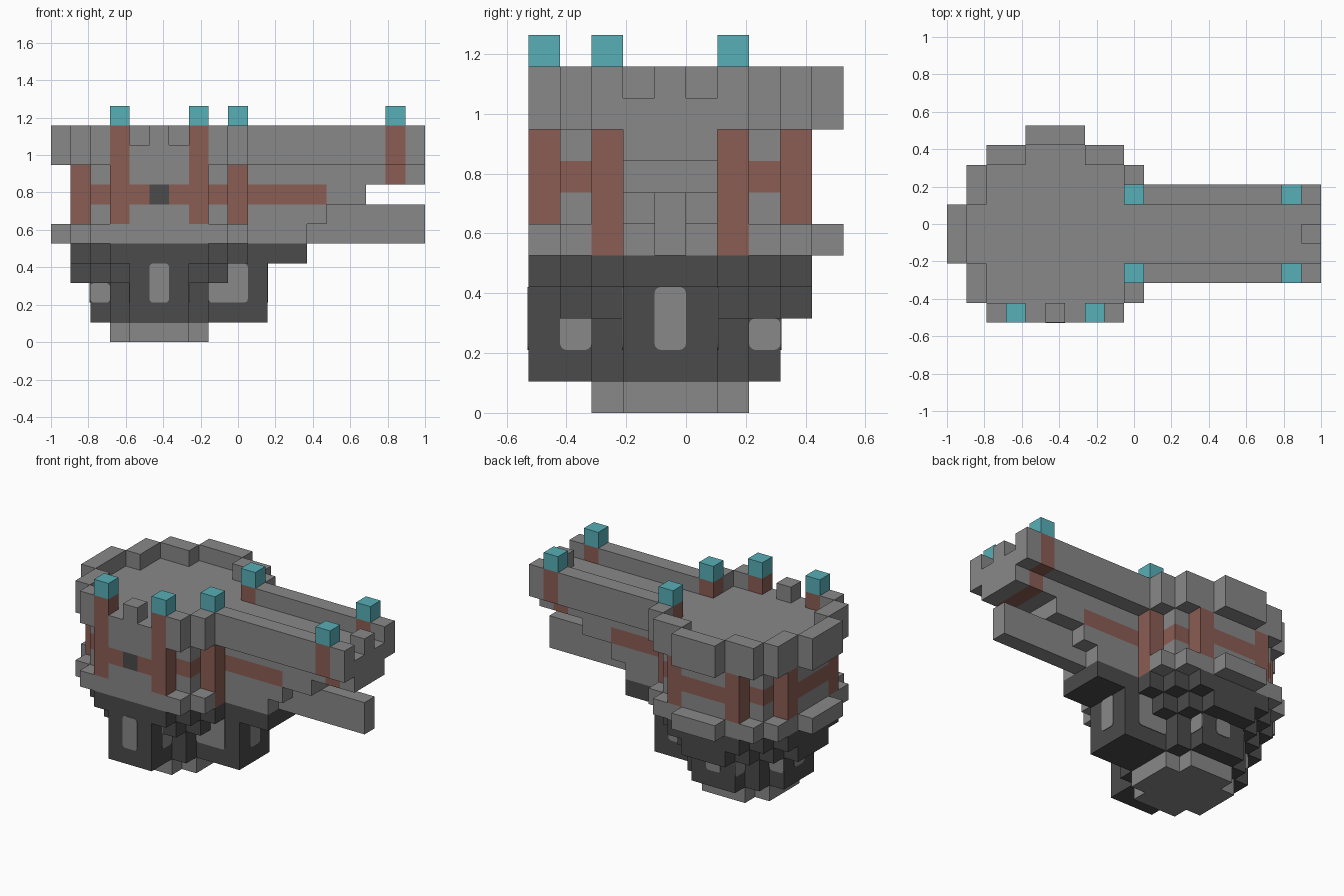
import bpy, bmesh
from mathutils import Vector
from itertools import product

if "Cube" in bpy.data.objects:
    bpy.data.objects.remove(bpy.data.objects["Cube"])

U = 2 / 19           # side of one building block
CX, CY = 5, 4        # centre block of the round tower
ORIGIN = Vector((9.5, 5, 0))


def material(name, rgb):
    m = bpy.data.materials.new(name)
    m.use_nodes = True
    m.diffuse_color = (*rgb, 1)
    m.node_tree.nodes["Principled BSDF"].inputs["Base Color"].default_value = (*rgb, 1)
    return m


STONE = material("grey stone", (0.246, 0.246, 0.246))
DARK = material("dark stone", (0.069, 0.069, 0.069))
BROWN = material("brown timber", (0.254, 0.109, 0.087))
CYAN = material("cyan crystal", (0.095, 0.429, 0.474))

parts = []
occupied = set()


def part(name, mat, *groups):
    """Register a part; blocks claimed by an earlier part are skipped."""
    cells = set().union(*groups) - occupied
    occupied.update(cells)
    parts.append((name, mat, cells))


def box(x0, x1, y0, y1, z0, z1):
    return set(product(range(x0, x1), range(y0, y1), range(z0, z1)))


def disc(widths, z0, z1):
    """Round layer: half width for each distance from the centre row."""
    return {(CX + dx, CY + s * d, z) for d, w in enumerate(widths) for s in (-1, 1)
            for dx in range(-w, w + 1) for z in range(z0, z1)}


def clip(cells):
    """Flatten the tower where the front face and the arm are."""
    return {c for c in cells if c[1] >= 0 and c[0] <= 9}


def rim(cells):
    return {(x, y, z) for x, y, z in cells
            if not {(x + 1, y, z), (x - 1, y, z), (x, y + 1, z), (x, y - 1, z)} <= cells}


BIG, MID, SMALL = [5, 5, 4, 4, 3, 1], [4, 4, 4, 3, 2], [3, 3, 3, 2]

# Crystals and timber posts
for x, y in product((9, 17), (2, 6)):
    part("crystal", CYAN, box(x, x + 1, y, y + 1, 11, 12))
for x in (3, 7):
    part("crystal", CYAN, box(x, x + 1, 0, 1, 11, 12))
    part("front_post", BROWN, box(x, x + 1, 0, 1, 6, 11))
    part("back_post", BROWN, box(x, x + 1, 8, 9, 6, 9))
for y in (2, 6):
    part("left_post", BROWN, box(9, 10, y, y + 1, 5, 11))
    part("right_post", BROWN, box(1, 2, y, y + 1, 6, 9))
    part("rail_band", BROWN, box(17, 18, y, y + 1, 9, 11))
part("beam_band", BROWN, box(17, 18, 3, 6, 8, 9))

# Tower body with its timber belt
part("front_opening", DARK, box(5, 6, 0, 1, 7, 8))
part("timber_belt", BROWN, disc(MID, 7, 8), box(10, 14, 3, 6, 7, 8))
part("tower_wall", STONE, disc(MID, 6, 9))
part("lower_ledge", STONE, clip(disc(BIG, 5, 6)))
part("upper_floor", STONE, clip(disc(BIG, 9, 10)))
part("parapet", STONE, clip(rim(disc(BIG, 10, 11))), box(5, 6, 0, 1, 10, 11))

# Long arm: stepped beam, side rails, end merlon and lower bar
part("arm_beam", STONE, box(10, 19, 3, 6, 8, 10), box(10, 16, 3, 6, 7, 8),
     box(10, 14, 3, 6, 6, 7), box(10, 13, 3, 6, 5, 6))
for y in (2, 6):
    part("arm_rail", STONE, box(10, 19, y, y + 1, 9, 11))
part("end_merlon", STONE, box(18, 19, 4, 5, 10, 11))
part("lower_bar", STONE, box(13, 19, 4, 5, 5, 7))

# Dark underside with four legs, on a small foot
part("underside", DARK, disc(MID, 4, 5), disc(SMALL, 3, 4), disc([2, 2, 2], 1, 4),
     box(10, 13, 3, 6, 4, 5))
part("front_leg", DARK, box(4, 7, 0, 2, 1, 5))
part("left_leg", DARK, box(8, 11, 3, 6, 1, 5))
part("right_leg", DARK, box(2, 3, 3, 6, 1, 3), box(1, 3, 3, 6, 3, 5))
part("back_leg", DARK, box(4, 7, 7, 8, 1, 3), box(4, 7, 7, 9, 3, 5))
part("foot", STONE, disc([2, 2, 1], 0, 1))


def finish(name, mat, bm):
    bmesh.ops.recalc_face_normals(bm, faces=bm.faces)
    me = bpy.data.meshes.new(name)
    bm.to_mesh(me)
    bm.free()
    me.materials.append(mat)
    bpy.context.collection.objects.link(bpy.data.objects.new(name, me))


def build(name, mat, cells):
    """Outer skin of the blocks, with flat regions merged."""
    bm = bmesh.new()
    for cell in cells:
        for axis, sign in product(range(3), (-1, 1)):
            n = [0, 0, 0]
            n[axis] = sign
            if tuple(c + d for c, d in zip(cell, n)) in occupied:
                continue
            a, b = [0, 0, 0], [0, 0, 0]
            a[(axis + 1) % 3] = b[(axis + 2) % 3] = 0.5
            n, a, b = Vector(n), Vector(a), Vector(b)
            mid = Vector(cell) + Vector((0.5, 0.5, 0.5)) + n / 2 - ORIGIN
            ring = [mid - a - b, mid + a - b, mid + a + b, mid - a + b]
            if sign < 0:
                ring.reverse()
            bm.faces.new([bm.verts.new(p * U) for p in ring])
    bmesh.ops.remove_doubles(bm, verts=bm.verts, dist=0.001)
    bmesh.ops.dissolve_limit(bm, angle_limit=0.02, verts=bm.verts, edges=bm.edges)
    me = bpy.data.meshes.new(name)
    bm.to_mesh(me)
    bm.free()
    me.materials.append(mat)
    bpy.context.collection.objects.link(bpy.data.objects.new(name, me))


for p in parts:
    build(*p)


def window(name, axis, at, start, end, z0, z1):
    """Thin rounded plate lying on the face at the given x or y."""
    lo, hi = Vector((start, start, z0)), Vector((end, end, z1))
    lo[axis], hi[axis] = at - 0.035, at + 0.035
    bm = bmesh.new()
    bmesh.ops.create_cube(bm, size=1)
    for v in bm.verts:
        v.co = Vector([lo[i] + (v.co[i] + 0.5) * (hi[i] - lo[i]) for i in range(3)]) - ORIGIN
        v.co *= U
    edges = [e for e in bm.edges
             if abs(e.verts[0].co[axis] - e.verts[1].co[axis]) > 0.001]
    bmesh.ops.bevel(bm, geom=edges, offset=0.2 * U, segments=3, profile=0.5, affect='EDGES')
    finish(name, STONE, bm)


# Pale windows on the legs
window("front_window", 1, 0, 5, 6, 2, 4)
window("left_window", 0, 11, 4, 5, 2, 4)
window("back_window", 1, 8, 5, 6, 2, 3)
window("right_window", 0, 2, 4, 5, 2, 3)
for y in (3, 6):
    window("left_leg_side_window", 1, y, 8, 10, 2, 4)
    window("right_leg_side_window", 1, y, 2, 3, 2, 3)
for x in (4, 7):
    window("front_leg_side_window", 0, x, 1, 2, 2, 4)
    window("back_leg_side_window", 0, x, 7, 8, 2, 3)
